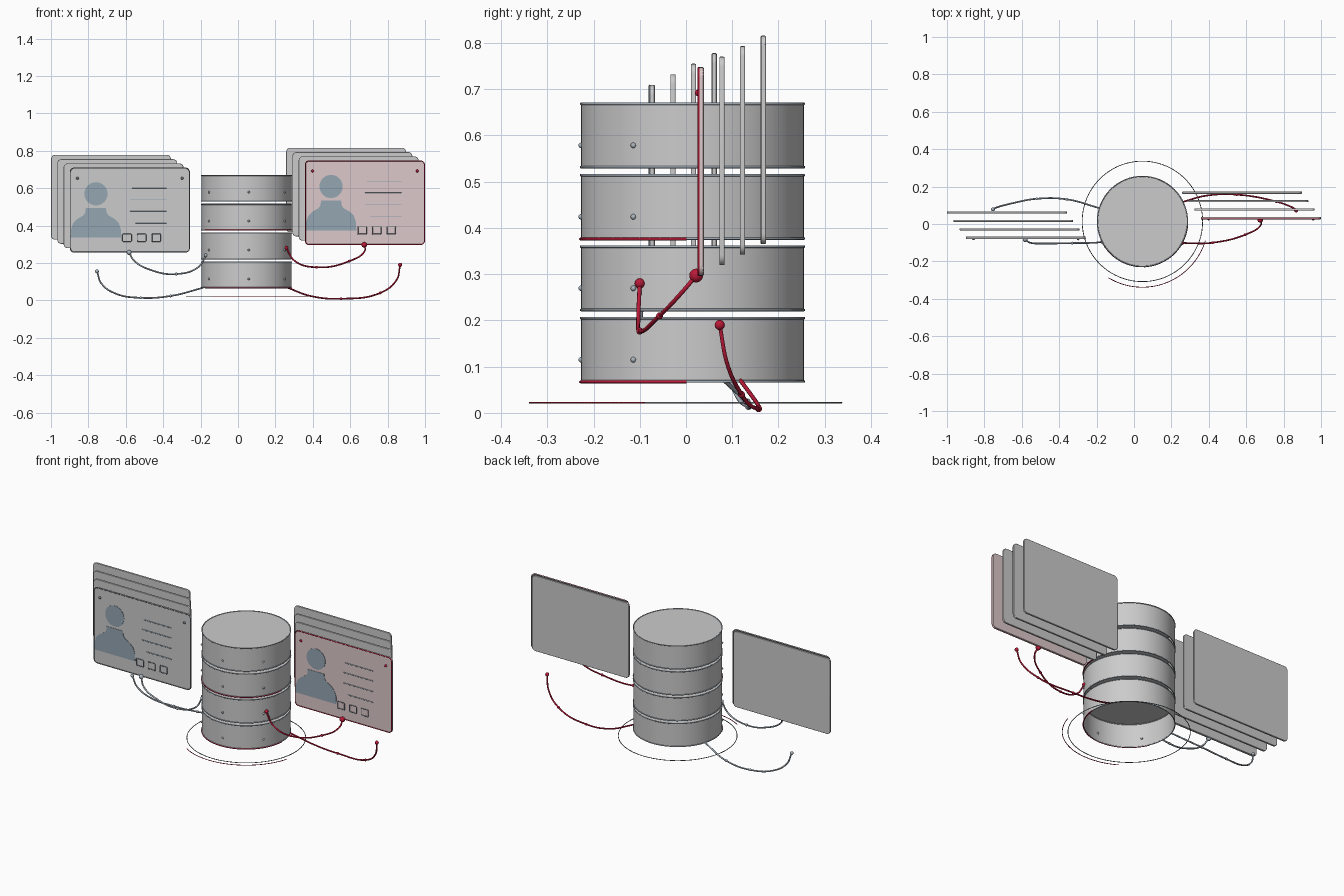
import bpy, bmesh
from math import sin, cos, pi, radians
from mathutils import Vector

if "Cube" in bpy.data.objects:
    bpy.data.objects.remove(bpy.data.objects["Cube"])


def mat(name, c):
    m = bpy.data.materials.new(name)
    m.diffuse_color = (*c, 1)
    m.use_nodes = True
    m.node_tree.nodes["Principled BSDF"].inputs["Base Color"].default_value = m.diffuse_color
    return m


RED = mat("red", (0.5, 0.01, 0.04))
PINK = mat("pale_red", (0.72, 0.58, 0.59))
BLUE = mat("blue_grey", (0.3, 0.38, 0.45))
DARK = mat("dark_grey", (0.16, 0.19, 0.22))
STEEL = mat("steel", (0.4, 0.46, 0.52))
CX, CY, R = 0.045, 0.014, 0.241


def finish(o, m=None, smooth=True):
    if m:
        o.data.materials.append(m)
    if smooth and o.type == 'MESH':
        bpy.context.view_layer.objects.active = o
        for s in bpy.context.selected_objects:
            s.select_set(False)
        o.select_set(True)
        bpy.ops.object.shade_smooth_by_angle(angle=radians(35))
    return o


def from_bmesh(name, bm, m=None):
    bmesh.ops.recalc_face_normals(bm, faces=bm.faces[:])
    me = bpy.data.meshes.new(name)
    bm.to_mesh(me)
    bm.free()
    o = bpy.data.objects.new(name, me)
    bpy.context.collection.objects.link(o)
    return finish(o, m)


def tube(name, pts, r, m=None, closed=False, smooth=False):
    """Round tube along a path; smooth paths run as a spline through the points."""
    c = bpy.data.curves.new(name, 'CURVE')
    c.dimensions = '3D'
    c.bevel_depth = r
    c.bevel_resolution = 2
    c.use_fill_caps = True
    if smooth:
        s = c.splines.new('BEZIER')
        s.bezier_points.add(len(pts) - 1)
        for b, p in zip(s.bezier_points, pts):
            b.co = p
            b.handle_left_type = b.handle_right_type = 'AUTO'
        s.resolution_u = 10
    else:
        s = c.splines.new('POLY')
        s.points.add(len(pts) - 1)
        for b, p in zip(s.points, pts):
            b.co = (*p, 1)
    s.use_cyclic_u = closed
    o = bpy.data.objects.new(name, c)
    bpy.context.collection.objects.link(o)
    return finish(o, m, False)


def ball(name, p, r, m=None):
    bm = bmesh.new()
    bmesh.ops.create_uvsphere(bm, u_segments=16, v_segments=10, radius=r)
    bmesh.ops.translate(bm, verts=bm.verts, vec=p)
    return from_bmesh(name, bm, m)


def arc(r, z, a0=0, a1=360, n=64):
    k = n if a1 - a0 == 360 else n + 1
    return [(CX + r * cos(radians(a0 + (a1 - a0) * i / n)),
             CY + r * sin(radians(a0 + (a1 - a0) * i / n)), z) for i in range(k)]


def slab(name, outline, y0, y1, m=None):
    """Extrude an x-z outline from y0 to y1."""
    bm = bmesh.new()
    f = bm.faces.new([bm.verts.new((x, y0, z)) for x, z in outline])
    ext = bmesh.ops.extrude_face_region(bm, geom=[f])['geom']
    bmesh.ops.translate(bm, vec=(0, y1 - y0, 0),
                        verts=[v for v in ext if isinstance(v, bmesh.types.BMVert)])
    return from_bmesh(name, bm, m)


def round_rect(cx, cz, w, h, r, n=5):
    out = []
    for k, (sx, sz) in enumerate([(1, 1), (-1, 1), (-1, -1), (1, -1)]):
        for i in range(n + 1):
            a = pi / 2 * (k + i / n)
            out.append((cx + sx * (w / 2 - r) + r * cos(a), cz + sz * (h / 2 - r) + r * sin(a)))
    return out


# Drum tiers: open below, capped on top, with rolled rims and rivets
for i in range(4):
    z0 = 0.068 + 0.1545 * i
    z1 = z0 + 0.137
    bm = bmesh.new()
    lo = [bm.verts.new(p) for p in arc(R, z0)]
    hi = [bm.verts.new(p) for p in arc(R, z1)]
    for k in range(64):
        j = (k + 1) % 64
        bm.faces.new((lo[k], lo[j], hi[j], hi[k]))
    bm.faces.new(hi)
    from_bmesh(f"drum_tier_{i}", bm)
    for part, z in (("lower", z0), ("upper", z1)):
        tube(f"{part}_rim_{i}", arc(R, z), 0.0028, STEEL, True)
    if i % 2 == 0:
        tube(f"red_rim_arc_{i}", arc(R + 0.001, z0 - 0.001, 205, 357), 0.0032, RED)
    for a in (-146, -87, -32):
        ball(f"rivet_{i}", (CX + R * cos(radians(a)), CY + R * sin(radians(a)), z0 + 0.047),
             0.006, STEEL)

# Floor rings
tube("floor_ring", arc(0.322, 0.022, n=96), 0.002, DARK, True)
tube("red_floor_arc", arc(0.352, 0.022, 239, 343), 0.002, RED)


def card_stack(side, cx, cz, y, h, body, accent):
    w, t = 0.641, 0.011
    # Plain cards stepping back behind the front card
    for i in range(4):
        o = slab(f"{side}_card_{i}",
                 round_rect(cx - 0.0335 * i, cz + 0.0228 * i, w, h, 0.022),
                 y + 0.0447 * i - t / 2, y + 0.0447 * i + t / 2, body if i == 0 else None)
        b = o.modifiers.new("edge", 'BEVEL')
        b.width, b.segments = 0.002, 2
    f = y - t / 2
    at = lambda pts, d=0.0: [(x, f - d, z) for x, z in pts]
    tube(f"{side}_card_trim", at(round_rect(cx, cz, w - 0.004, h - 0.004, 0.02)), 0.0025, accent, True)
    # Portrait silhouette
    hx = cx - 0.181
    slab(f"{side}_portrait_head", [(hx + 0.062 * cos(pi * k / 16), cz + 0.087 + 0.062 * sin(pi * k / 16))
                                   for k in range(32)], f - 0.002, f + 0.001, BLUE)
    half = [(0.135, -0.147), (0.134, -0.105), (0.122, -0.07), (0.1, -0.048),
            (0.066, -0.028), (0.056, -0.012), (0.054, 0.012), (0.03, 0.012)]
    bust = half + [(-x, z) for x, z in half[::-1]]
    slab(f"{side}_portrait_bust", [(hx + x, cz + z) for x, z in bust], f - 0.002, f + 0.001, BLUE)
    # Detail lines
    for k, (x0, z) in enumerate([(0.012, 0.115), (0.0, 0.055), (0.0, -0.008), (0.03, -0.072)]):
        tube(f"{side}_detail_line_{k}", at([(cx + x0, cz + z), (cx + 0.195, cz + z)]), 0.0025, BLUE)
    # Check boxes
    for k in range(3):
        tube(f"{side}_check_box_{k}",
             at(round_rect(cx - 0.015 + 0.078 * k, cz - 0.148, 0.046, 0.04, 0.004, 2)),
             0.0025, DARK, True)
    # Corner pins
    for sx in (-1, 1):
        ball(f"{side}_corner_pin", (cx + sx * 0.28, f - 0.001, cz + 0.17), 0.0075, accent)


card_stack("left", -0.5785, 0.483, -0.073, 0.453, None, DARK)
card_stack("right", 0.6785, 0.522, 0.033, 0.451, PINK, RED)


def cable(name, pts, m, r0, r1, beads):
    tube(name, pts, 0.0045, m, smooth=True)
    for p, r in ((pts[0], r0), (pts[-1], r1)):
        if r:
            ball(f"{name}_end", p, r, m)
    for b in beads:
        ball(f"{name}_bead", pts[b], 0.0075, m)


# Cables from the drum to the cards
cable("right_front_cable",
      [(0.258, -0.1, 0.28), (0.305, -0.103, 0.21), (0.42, -0.1, 0.177), (0.595, -0.057, 0.21),
       (0.678, -0.005, 0.265), (0.675, 0.022, 0.297)], RED, 0.011, 0.015, (2, 3))
cable("right_back_cable",
      [(0.26, 0.118, 0.07), (0.39, 0.152, 0.023), (0.55, 0.157, 0.009), (0.76, 0.12, 0.04),
       (0.848, 0.088, 0.11), (0.867, 0.073, 0.19)], RED, 0, 0.011, (2, 3))
cable("left_front_cable",
      [(-0.171, -0.095, 0.242), (-0.21, -0.1, 0.18), (-0.33, -0.102, 0.141), (-0.47, -0.104, 0.164),
       (-0.555, -0.1, 0.212), (-0.582, -0.083, 0.256)], STEEL, 0.01, 0.013, (2,))
cable("left_back_cable",
      [(-0.185, 0.085, 0.068), (-0.36, 0.132, 0.024), (-0.52, 0.135, 0.014), (-0.655, 0.11, 0.037),
       (-0.73, 0.09, 0.09), (-0.754, 0.078, 0.155)], STEEL, 0, 0.01, (1, 2))
